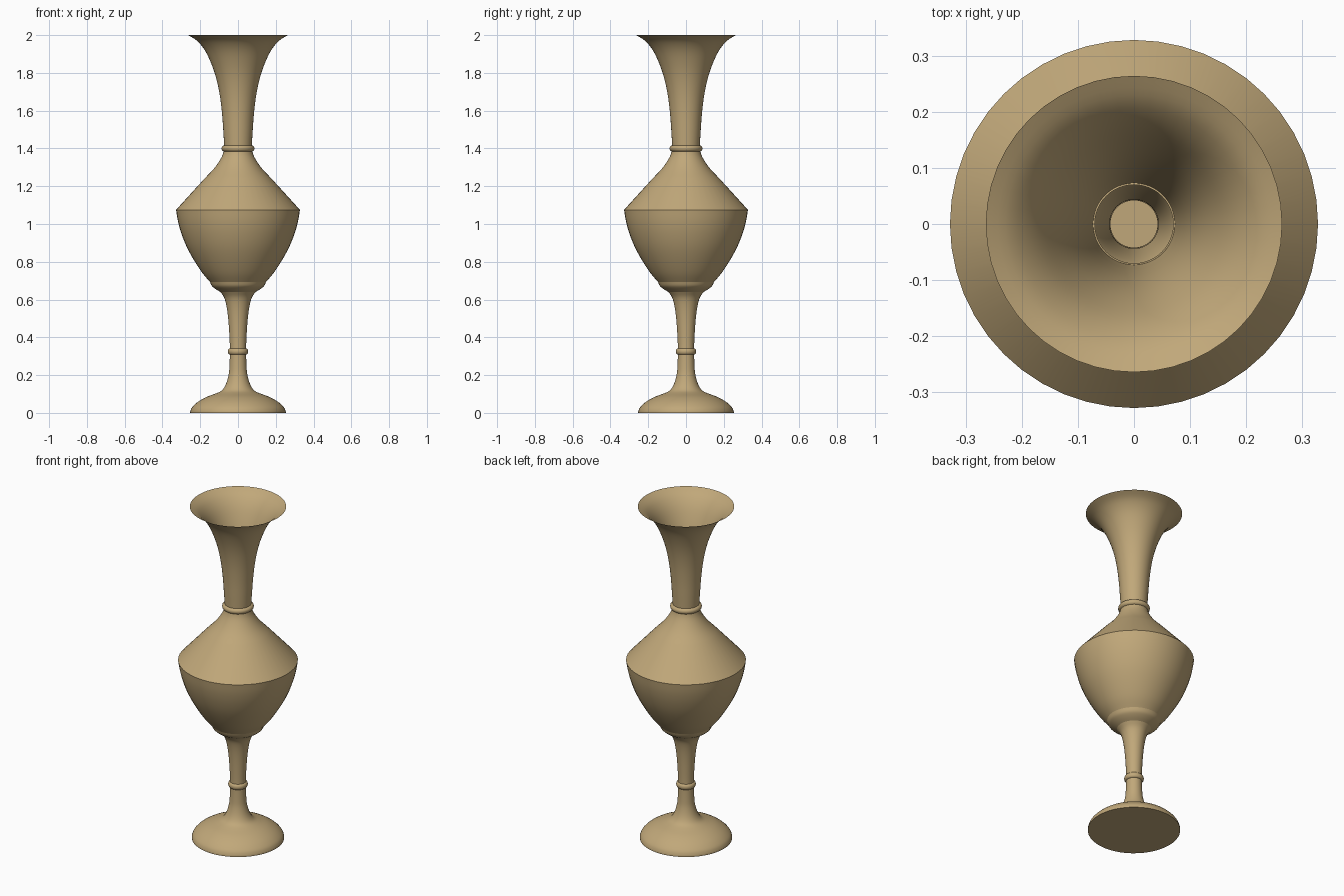
import bpy, bmesh, math

if "Cube" in bpy.data.objects:
    bpy.data.objects.remove(bpy.data.objects["Cube"])

SEG = 48
clay = bpy.data.materials.new("tan clay")
clay.diffuse_color = (0.53, 0.39, 0.193, 1)
clay.use_nodes = True
clay.node_tree.nodes["Principled BSDF"].inputs["Base Color"].default_value = clay.diffuse_color


def smooth_profile(pts, n=4):
    """Catmull-Rom curve through (radius, height) points."""
    p = [pts[0]] + pts + [pts[-1]]
    out = []
    for i in range(1, len(p) - 2):
        a, b, c, d = p[i - 1:i + 3]
        for k in range(n):
            t = k / n
            out.append(tuple(0.5 * (2 * b[j] + (c[j] - a[j]) * t
                       + (2 * a[j] - 5 * b[j] + 4 * c[j] - d[j]) * t * t
                       + (3 * b[j] - a[j] - 3 * c[j] + d[j]) * t ** 3) for j in (0, 1)))
    return out + [pts[-1]]


def lathe(name, pts, close_bottom=False):
    """Turn a bottom-to-top profile around z."""
    bm = bmesh.new()
    rings = [[bm.verts.new((r * math.cos(2 * math.pi * i / SEG),
                            r * math.sin(2 * math.pi * i / SEG), z))
              for i in range(SEG)] for r, z in pts]
    for lo, hi in zip(rings, rings[1:]):
        for i in range(SEG):
            j = (i + 1) % SEG
            bm.faces.new((lo[i], lo[j], hi[j], hi[i]))
    if close_bottom:
        bm.faces.new(rings[0][::-1])
    me = bpy.data.meshes.new(name)
    bm.to_mesh(me)
    bm.free()
    me.materials.append(clay)
    ob = bpy.data.objects.new(name, me)
    bpy.context.collection.objects.link(ob)
    bpy.ops.object.select_all(action='DESELECT')
    ob.select_set(True)
    bpy.context.view_layer.objects.active = ob
    bpy.ops.object.shade_smooth_by_angle(angle=math.radians(35))
    return ob


def bead(name, r, z, h, bulge):
    """Rounded ring standing out from the wall."""
    lathe(name, [(r + bulge * math.cos(a), z + h * math.sin(a))
                 for a in [math.pi * (k / 8 - 0.5) for k in range(9)]])


# domed foot with flat underside
lathe("foot", [(0.253, 0)] + smooth_profile(
    [(0.253, 0.008), (0.243, 0.03), (0.213, 0.058), (0.17, 0.083), (0.125, 0.1)]), True)

# stem, from the foot to the collar below the bowl
lathe("stem", smooth_profile(
    [(0.125, 0.1), (0.088, 0.117), (0.065, 0.15), (0.05, 0.2), (0.045, 0.25),
     (0.043, 0.33), (0.045, 0.4), (0.051, 0.49), (0.06, 0.56), (0.073, 0.61),
     (0.093, 0.64)]))
bead("stem_ring", 0.042, 0.325, 0.017, 0.012)

# collar under the bowl
lathe("collar", smooth_profile(
    [(0.093, 0.64), (0.118, 0.655), (0.138, 0.672), (0.148, 0.693)]))

# bowl and shoulder meet in a sharp edge
lathe("bowl", smooth_profile(
    [(0.148, 0.693), (0.188, 0.74), (0.234, 0.81), (0.272, 0.88), (0.3, 0.95),
     (0.318, 1.015), (0.328, 1.075)]))
lathe("shoulder", [(0.328, 1.075)] + smooth_profile(
    [(0.175, 1.243), (0.132, 1.288), (0.102, 1.328), (0.082, 1.365), (0.073, 1.4)]))
bead("neck_ring", 0.07, 1.4, 0.017, 0.017)

# trumpet neck with a flared lip
lathe("neck", smooth_profile(
    [(0.072, 1.4), (0.077, 1.48), (0.084, 1.58), (0.096, 1.68), (0.115, 1.77),
     (0.142, 1.85), (0.176, 1.92), (0.217, 1.97), (0.264, 2.0)]))
